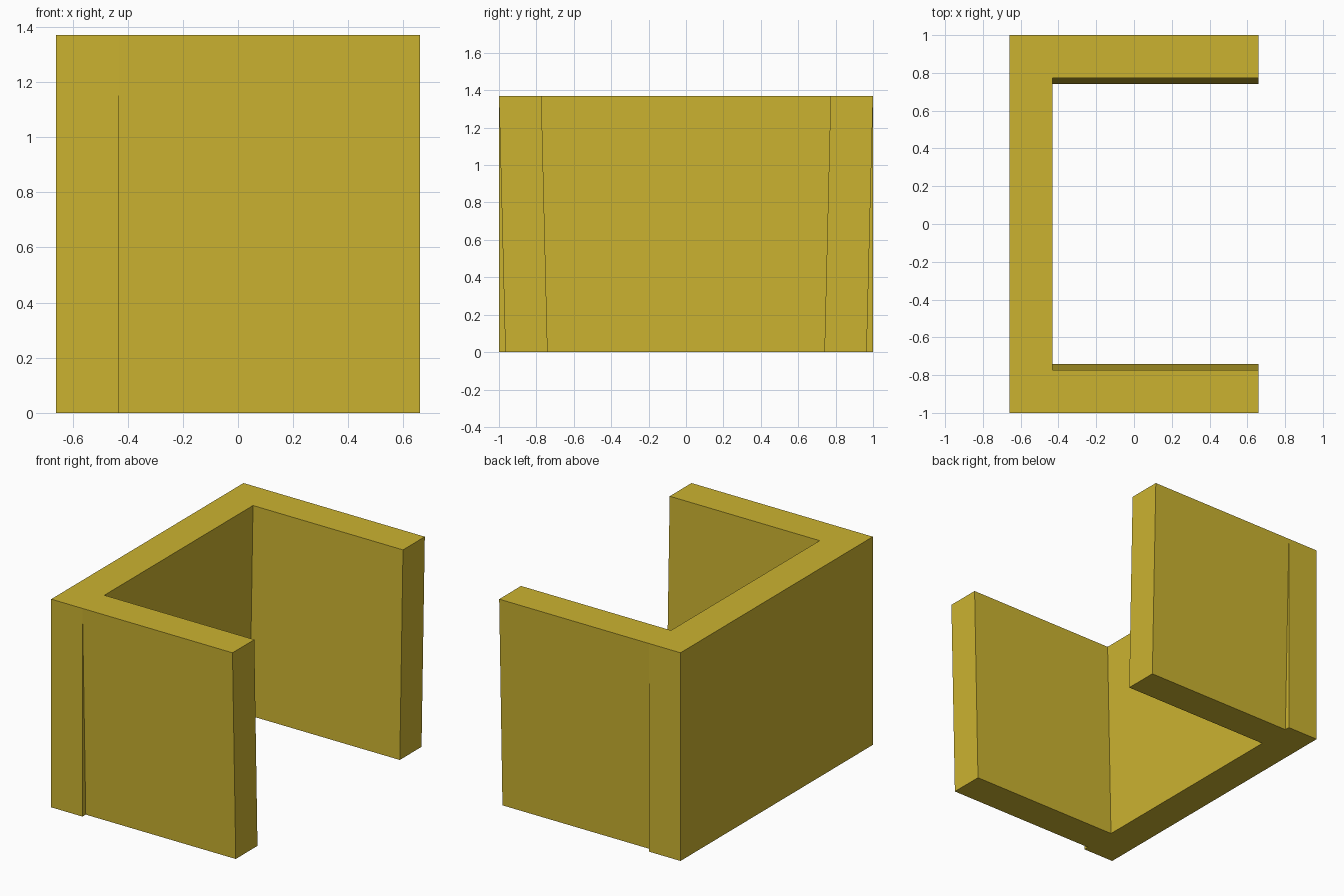
import bpy, bmesh

if "Cube" in bpy.data.objects:
    bpy.data.objects.remove(bpy.data.objects["Cube"])

HEIGHT = 1.37
BACK_X, INNER_X, OPEN_X = -0.66, -0.432, 0.66

mat = bpy.data.materials.new("mustard_yellow")
mat.diffuse_color = (0.60, 0.45, 0.03, 1.0)
mat.use_nodes = True
mat.node_tree.nodes["Principled BSDF"].inputs["Base Color"].default_value = mat.diffuse_color


def extrude_along_x(name, profile, x0, x1):
    """Sweep a closed (y, z) profile from x0 to x1."""
    bm = bmesh.new()
    face = bm.faces.new([bm.verts.new((x0, y, z)) for y, z in profile])
    ext = bmesh.ops.extrude_face_region(bm, geom=[face], use_keep_orig=True)
    moved = [v for v in ext["geom"] if isinstance(v, bmesh.types.BMVert)]
    bmesh.ops.translate(bm, verts=moved, vec=(x1 - x0, 0, 0))
    bmesh.ops.recalc_face_normals(bm, faces=bm.faces)
    mesh = bpy.data.meshes.new(name)
    bm.to_mesh(mesh)
    bm.free()
    mesh.materials.append(mat)
    obj = bpy.data.objects.new(name, mesh)
    bpy.context.collection.objects.link(obj)
    return obj


# Upright back panel
extrude_along_x("back_panel", [(-1, 0), (1, 0), (1, HEIGHT), (-1, HEIGHT)],
                BACK_X, INNER_X)

# Side panels, leaning slightly outward towards the top
for name, s in (("front_side_panel", -1), ("rear_side_panel", 1)):
    profile = [(s * 0.74, 0), (s * 0.966, 0), (s * 1.0, HEIGHT), (s * 0.773, HEIGHT)]
    extrude_along_x(name, profile, INNER_X, OPEN_X)
